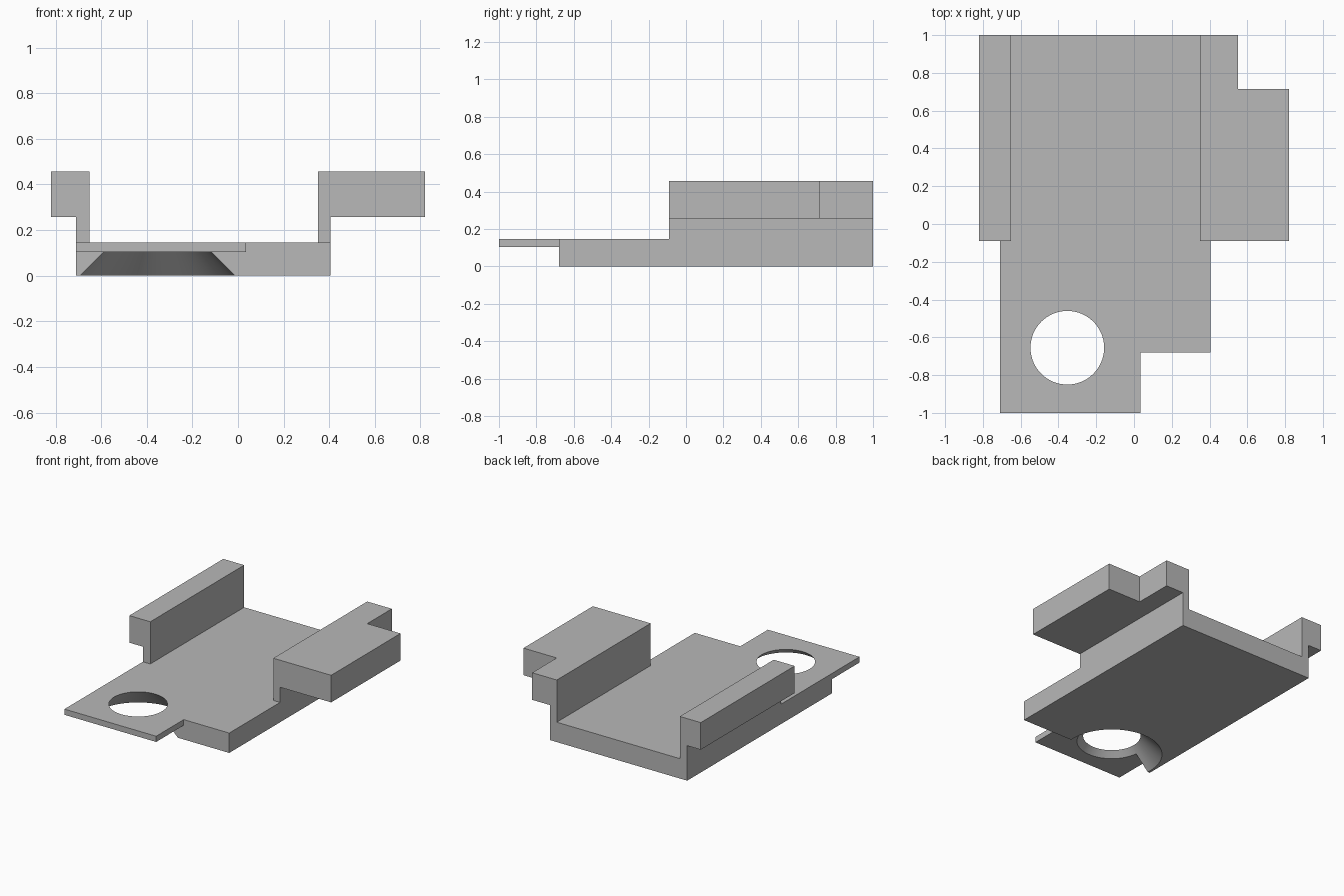
import bpy, bmesh
from mathutils import Vector

cube = bpy.data.objects.get("Cube")
if cube:
    bpy.data.objects.remove(cube, do_unlink=True)

grey = bpy.data.materials.new("plain grey")
grey.use_nodes = True
colour = (0.48, 0.48, 0.48, 1)
grey.diffuse_color = colour
grey.node_tree.nodes["Principled BSDF"].inputs["Base Color"].default_value = colour

# Main dimensions
FLOOR, TONGUE, LIP, TOP = 0.146, 0.104, 0.257, 0.456
STEP_Y, RAIL_Y = -0.68, -0.09
FAR = 1.5


def add_object(name, bm):
    bmesh.ops.recalc_face_normals(bm, faces=bm.faces)
    mesh = bpy.data.meshes.new(name)
    bm.to_mesh(mesh)
    bm.free()
    mesh.materials.append(grey)
    obj = bpy.data.objects.new(name, mesh)
    bpy.context.collection.objects.link(obj)
    return obj


def box(name, low, high):
    bm = bmesh.new()
    bmesh.ops.create_cube(bm, size=1)
    low, high = Vector(low), Vector(high)
    for v in bm.verts:
        v.co = (low + high) / 2 + v.co * (high - low)
    return add_object(name, bm)


# Channel section with an outward flange on each wall, extruded front to back
section = [(-0.71, 0), (0.405, 0), (0.405, LIP), (0.82, LIP), (0.82, TOP),
           (0.35, TOP), (0.35, FLOOR), (-0.65, FLOOR), (-0.65, TOP),
           (-0.82, TOP), (-0.82, LIP), (-0.71, LIP)]
bm = bmesh.new()
face = bm.faces.new([bm.verts.new((x, -1, z)) for x, z in section])
extruded = bmesh.ops.extrude_face_region(bm, geom=[face])["geom"]
bmesh.ops.translate(bm, vec=(0, 2, 0),
                    verts=[g for g in extruded if isinstance(g, bmesh.types.BMVert)])
bracket = add_object("flanged_bracket", bm)

# Cutters: open front, flange step, tongue side and tongue underside
cutters = [
    box("front_opening", (-FAR, -FAR, FLOOR), (FAR, RAIL_Y, 1)),
    box("flange_step", (0.55, 0.715, 0.2), (FAR, FAR, 1)),
    box("tongue_side", (0.035, -FAR, -1), (FAR, STEP_Y, 1)),
    box("tongue_underside", (-FAR, -FAR, -1), (FAR, STEP_Y, TONGUE)),
]

# Conical hole, widening downward at 45 degrees
radius, margin = 0.195, 0.1
bm = bmesh.new()
bmesh.ops.create_cone(bm, cap_ends=True, segments=64,
                      radius1=radius + FLOOR + margin, radius2=radius - margin,
                      depth=FLOOR + 2 * margin)
bmesh.ops.translate(bm, vec=(-0.353, -0.655, FLOOR / 2), verts=bm.verts)
cutters.append(add_object("conical_hole", bm))

bpy.ops.object.select_all(action="DESELECT")
bracket.select_set(True)
bpy.context.view_layer.objects.active = bracket
for cutter in cutters:
    cutter.hide_render = True
    cut = bracket.modifiers.new(cutter.name, "BOOLEAN")
    cut.operation, cut.solver, cut.object = "DIFFERENCE", "EXACT", cutter
    bpy.ops.object.modifier_apply(modifier=cut.name)
    bpy.data.objects.remove(cutter, do_unlink=True)

bpy.ops.object.shade_smooth_by_angle()
